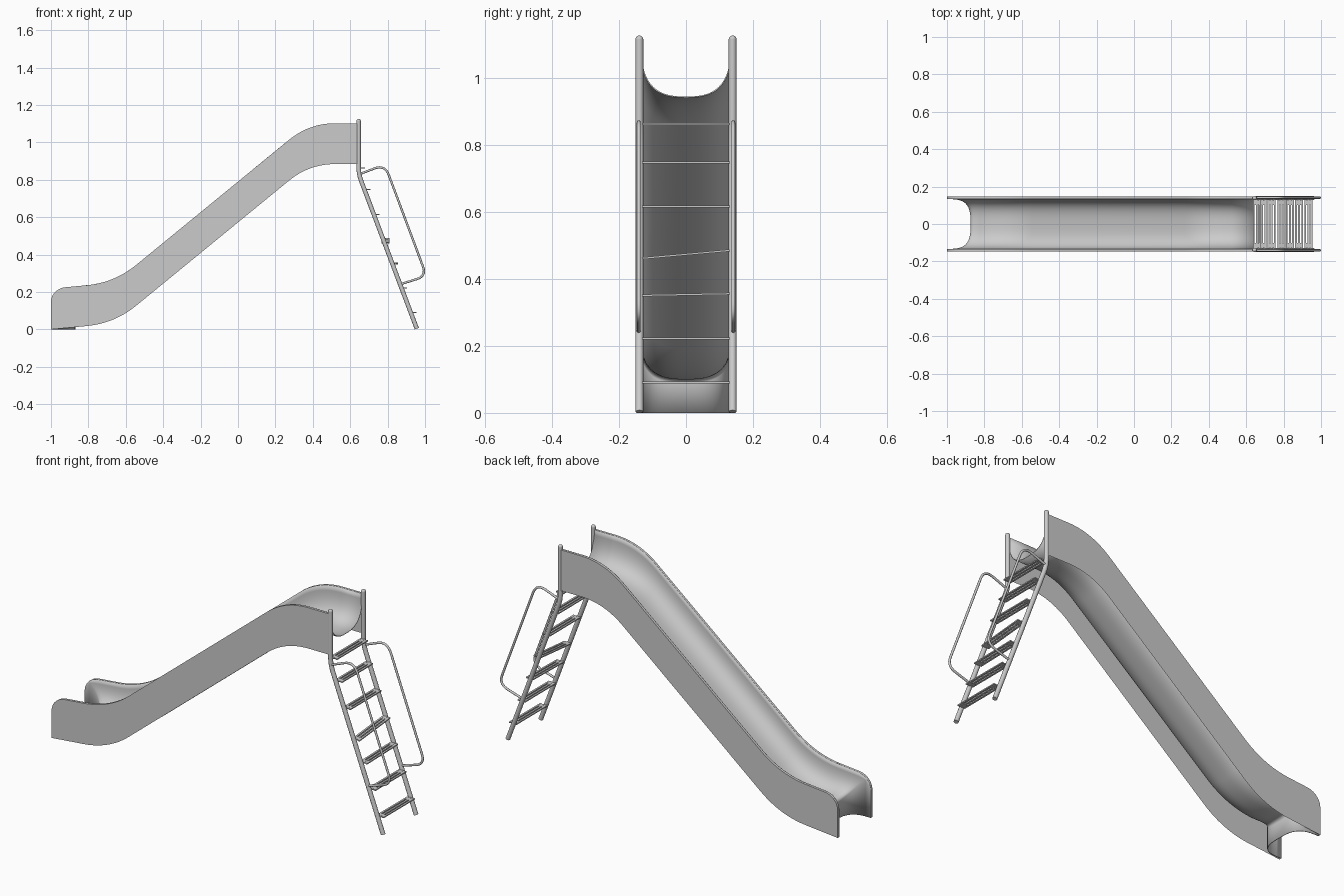
import bpy, bmesh, math
from mathutils import Vector

if "Cube" in bpy.data.objects:
    bpy.data.objects.remove(bpy.data.objects["Cube"])


def fillet(pts, dists, n=10):
    """Round the inner corners of a polyline with short quadratic curves."""
    pts = [Vector(p) for p in pts]
    out = [pts[0]]
    for i in range(1, len(pts) - 1):
        p, d = pts[i], dists[i - 1]
        a = p + (pts[i - 1] - p).normalized() * d
        b = p + (pts[i + 1] - p).normalized() * d
        for k in range(n + 1):
            t = k / n
            out.append(a * (1 - t) ** 2 + p * 2 * t * (1 - t) + b * t * t)
    return out + [pts[-1]]


def finish(name, bm, smooth=True):
    bmesh.ops.recalc_face_normals(bm, faces=bm.faces)
    me = bpy.data.meshes.new(name)
    bm.to_mesh(me)
    bm.free()
    ob = bpy.data.objects.new(name, me)
    bpy.context.collection.objects.link(ob)
    if smooth:
        bpy.context.view_layer.objects.active = ob
        ob.select_set(True)
        bpy.ops.object.shade_smooth_by_angle(angle=math.radians(35))
        ob.select_set(False)
    return ob


def tube(name, path, y, r):
    cu = bpy.data.curves.new(name, 'CURVE')
    cu.dimensions = '3D'
    cu.bevel_depth, cu.bevel_resolution, cu.use_fill_caps = r, 4, True
    sp = cu.splines.new('POLY')
    sp.points.add(len(path) - 1)
    for q, p in zip(sp.points, path):
        q.co = (p[0], y, p[1], 1)
    ob = bpy.data.objects.new(name, cu)
    bpy.context.collection.objects.link(ob)
    return ob


def box(bm, center, size, tilt=0.0):
    vs = bmesh.ops.create_cube(bm, size=1)['verts']
    ca, sa = math.cos(tilt), math.sin(tilt)
    for v in vs:
        x, y, z = (v.co[i] * size[i] for i in range(3))
        v.co = Vector(center) + Vector((x, y * ca - z * sa, y * sa + z * ca))


# Upper edge line of the slide in the xz plane
H = 0.218
path = fillet([(-1, 0.218), (-0.66, 0.25), (0.381, 1.102), (0.64, 1.102)],
              [0.15, 0.14], 12)


def line_z(x):
    for a, b in zip(path, path[1:]):
        if x <= b.x:
            return a.y + (b.y - a.y) * (x - a.x) / (b.x - a.x)
    return path[-1].y


def rim_z(x):
    """Edge line with the front corner rounded off."""
    u = min(1, max(0, (-0.925 - x) / 0.075))
    return line_z(x) - 0.07 * (1 - math.sqrt(1 - u * u))


# Side walls (thin outer sheets) with the narrow rim strip on top
IN, OUT = 0.135, 0.147
wall_x = [-1, -0.998, -0.992, -0.984, -0.972, -0.957, -0.94, -0.925, -0.87]
wall_x += [p.x for p in path[1:]]
for side, s in (('near', -1), ('far', 1)):
    bm = bmesh.new()
    prev = None
    for x in wall_x:
        top = rim_z(x)
        cur = [bm.verts.new(c) for c in ((x, s * OUT, max(0, line_z(x) - H)),
                                         (x, s * OUT, top), (x, s * IN, top))]
        if prev:
            for k in (0, 1):
                bm.faces.new((prev[k], cur[k], cur[k + 1], prev[k + 1]))
        else:
            # front edge strip
            foot = bm.verts.new((x, s * IN, 0))
            bm.faces.new((cur[0], cur[1], cur[2], foot))
        prev = cur
    finish(side + '_side_wall', bm)

# Trough: boxy U section swept along the slide, ending in a curved front skirt
N = 36
EX = 2.75
xs = [-1, -0.998, -0.99, -0.975, -0.96, -0.93, -0.9, -0.87, -0.83]
xs += [p.x for p in path if p.x > -0.8]
bm = bmesh.new()
rows = []
for x in xs:
    row = []
    k = min(1, max(0, (x + 0.9) / 0.5))
    depth = 0.13 + 0.03 * k
    u = min(1, max(0, (-0.96 - x) / 0.04))
    for j in range(N + 1):
        a = math.pi * j / N
        c, s = math.cos(a), math.sin(a)
        if j in (0, N):
            s = 0
        y = IN * math.copysign(abs(c) ** (2 / EX), c)
        w = s ** (2 / EX)
        px = x
        if x < -0.8:
            end = -1 + 0.128 * max(0, 1 - (abs(y) / IN) ** 3.2) ** (1 / 3.2)
            px = -0.8 + (x + 0.8) / -0.2 * (end + 0.8)
        z = min(rim_z(px), line_z(px) - depth * w)
        z -= 0.014 * w * (1 - math.sqrt(1 - u * u))
        row.append(bm.verts.new((px, y, z)))
    rows.append(row)
rows.insert(0, [bm.verts.new((v.co.x, v.co.y, 0)) for v in rows[0]])
for r0, r1 in zip(rows, rows[1:]):
    for j in range(N):
        bm.faces.new((r0[j], r0[j + 1], r1[j + 1], r1[j]))
trough = finish('trough', bm)
mod = trough.modifiers.new('thickness', 'SOLIDIFY')
mod.thickness, mod.offset = 0.004, 0

# Ladder poles with rounded tops, and looped handrails
PY = 0.139
pole = fillet([(0.956, 0.004), (0.645, 0.83), (0.645, 1.114)], [0.04], 6)
rail = fillet([(0.655, 0.832), (0.785, 0.882), (1.008, 0.285), (0.872, 0.243)],
              [0.06, 0.055], 8)
for side, s in (('near', -1), ('far', 1)):
    tube(side + '_ladder_pole', pole, s * PY, 0.0118)
    tube(side + '_handrail', rail, s * 0.141, 0.006)
    bm = bmesh.new()
    bmesh.ops.create_uvsphere(bm, u_segments=16, v_segments=10, radius=0.0118)
    bmesh.ops.translate(bm, verts=bm.verts, vec=(0.645, s * PY, 1.114))
    finish(side + '_pole_cap', bm)

# Slatted ladder treads (two sit slightly crooked)
treads = [(0.09, 0), (0.222, 0), (0.353, 0.02), (0.473, 0.09),
          (0.615, 0), (0.747, 0), (0.862, 0)]
for i, (z, tilt) in enumerate(treads):
    bm = bmesh.new()
    cx = max(0.656, 0.966 - 0.375 * z)
    for dx in (-0.017, 0, 0.017):
        box(bm, (cx + dx, 0, z), (0.01, 0.262, 0.006), tilt)
    for y in (-0.115, 0.115):
        box(bm, (cx, y, z + y * math.tan(tilt)), (0.036, 0.028, 0.005), tilt)
    finish('tread_%d' % (i + 1), bm, False)
